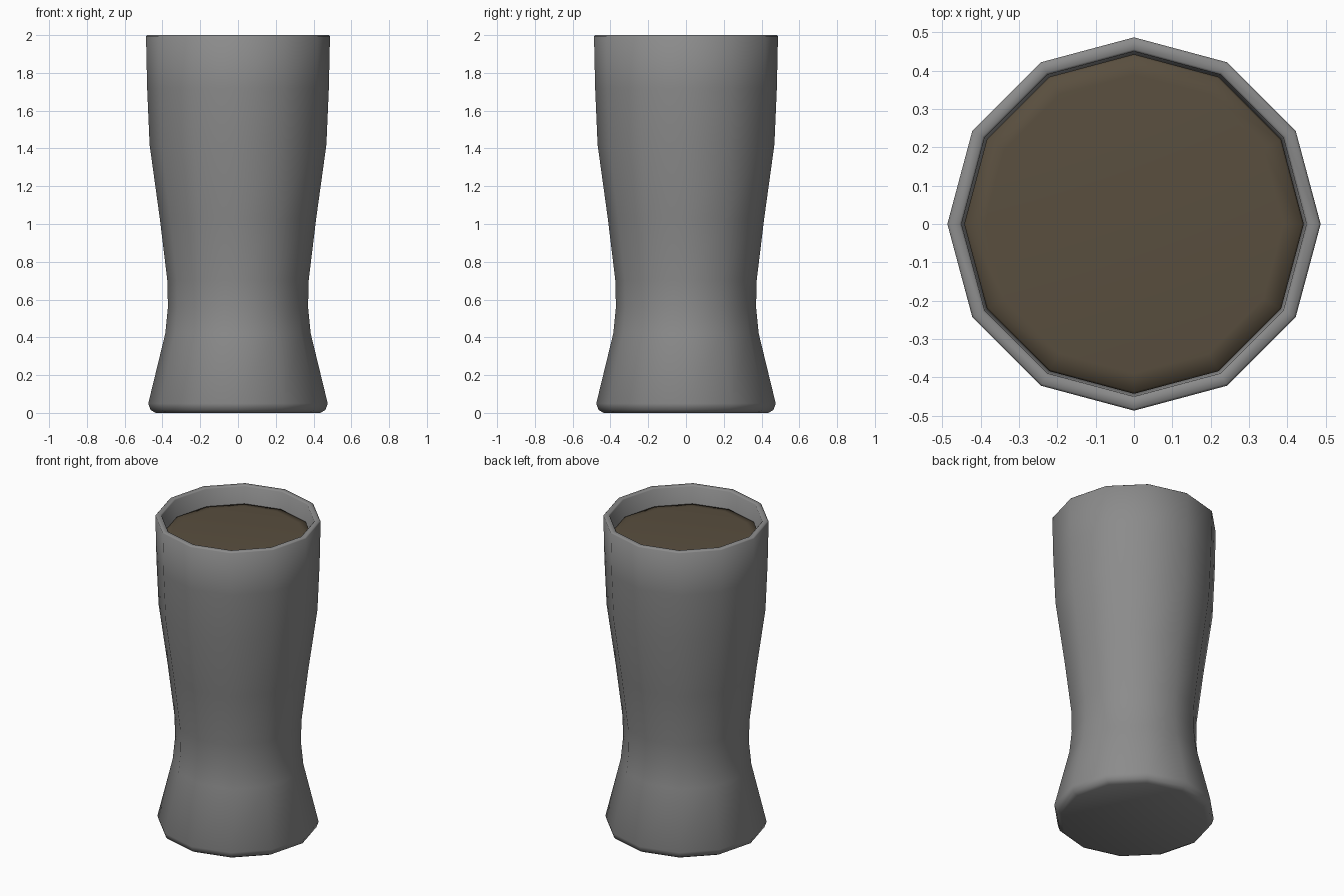
import bpy, bmesh, math

if "Cube" in bpy.data.objects:
    bpy.data.objects.remove(bpy.data.objects["Cube"])

SIDES = 12


def lathe(name, profile, color):
    """Revolve (radius, z) points into a smooth-shaded faceted body capped at both ends."""
    bm = bmesh.new()
    rings = []
    for r, z in profile:
        rings.append([bm.verts.new((r * math.cos(2 * math.pi * i / SIDES),
                                    r * math.sin(2 * math.pi * i / SIDES), z))
                      for i in range(SIDES)])
    for a, b in zip(rings, rings[1:]):
        for i in range(SIDES):
            j = (i + 1) % SIDES
            bm.faces.new((a[i], a[j], b[j], b[i]))
    bm.faces.new(rings[0])
    bm.faces.new(rings[-1])
    bmesh.ops.recalc_face_normals(bm, faces=bm.faces)
    mesh = bpy.data.meshes.new(name)
    bm.to_mesh(mesh)
    bm.free()
    obj = bpy.data.objects.new(name, mesh)
    bpy.context.collection.objects.link(obj)
    bpy.ops.object.select_all(action='DESELECT')
    obj.select_set(True)
    bpy.context.view_layer.objects.active = obj
    bpy.ops.object.shade_smooth_by_angle(angle=math.radians(80))
    mat = bpy.data.materials.new(name + "_color")
    mat.diffuse_color = (*color, 1.0)
    mat.use_nodes = True
    mat.node_tree.nodes["Principled BSDF"].inputs["Base Color"].default_value = mat.diffuse_color
    mesh.materials.append(mat)
    return obj


# Outer wall from foot to softly rounded rim
outer = [(0.435, 0.0), (0.463, 0.015), (0.475, 0.05), (0.385, 0.42),
         (0.371, 0.56), (0.374, 0.70), (0.414, 1.03), (0.468, 1.42),
         (0.481, 1.72), (0.487, 1.994), (0.481, 2.0)]

# Inner wall from rim down to the cup floor
inner = [(0.456, 2.0), (0.450, 1.994), (0.444, 1.72), (0.431, 1.42),
         (0.377, 1.03), (0.337, 0.70), (0.334, 0.56), (0.348, 0.42),
         (0.42, 0.12), (0.40, 0.08)]
lathe("glass", outer + inner, (0.26, 0.26, 0.26))

# Drink filling the glass to just below the rim
fill = [(r - 0.004, z) for r, z in reversed(inner[2:])]
fill += [(0.443, 1.875), (0.438, 1.887), (0.39, 1.892)]
lathe("drink", fill, (0.10, 0.077, 0.049))
